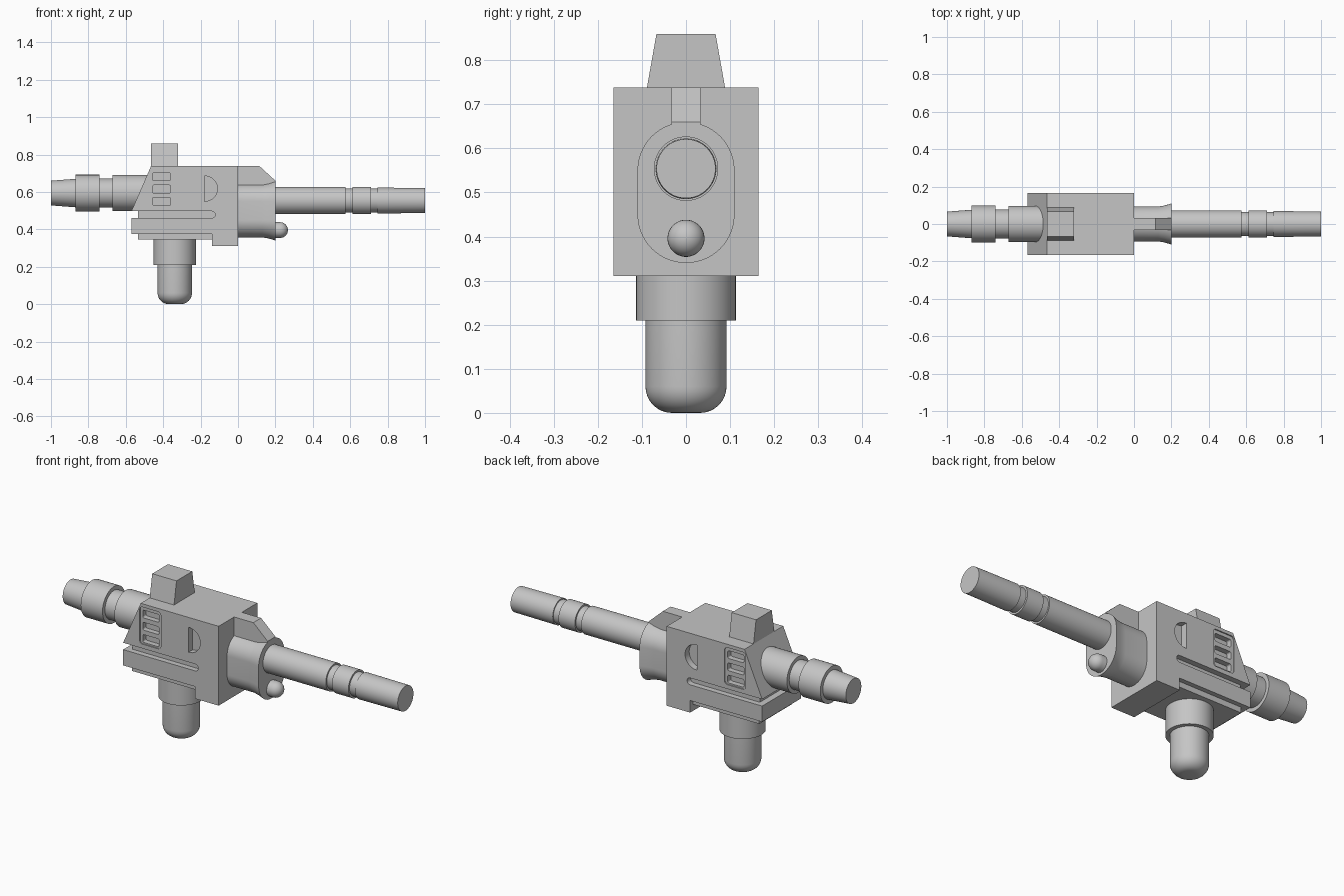
import bpy
import bmesh
from math import sin, cos, pi, radians
from mathutils import Vector

default = bpy.data.objects.get("Cube")
if default:
    bpy.data.objects.remove(default, do_unlink=True)

grey = bpy.data.materials.new("plain grey")
grey.use_nodes = True
grey.diffuse_color = (0.56, 0.56, 0.56, 1)
grey.node_tree.nodes["Principled BSDF"].inputs["Base Color"].default_value = grey.diffuse_color


def smooth(ob):
    bpy.ops.object.select_all(action='DESELECT')
    ob.select_set(True)
    bpy.context.view_layer.objects.active = ob
    bpy.ops.object.shade_smooth_by_angle(angle=radians(32))


def loft(name, rings):
    """Skin a list of equal-length point rings and cap both ends."""
    bm = bmesh.new()
    loops = [[bm.verts.new(p) for p in ring] for ring in rings]
    n = len(loops[0])
    for a, b in zip(loops, loops[1:]):
        for i in range(n):
            j = (i + 1) % n
            bm.faces.new((a[i], a[j], b[j], b[i]))
    bm.faces.new(loops[0][::-1])
    bm.faces.new(loops[-1])
    bmesh.ops.recalc_face_normals(bm, faces=bm.faces)
    mesh = bpy.data.meshes.new(name)
    bm.to_mesh(mesh)
    bm.free()
    mesh.materials.append(grey)
    ob = bpy.data.objects.new(name, mesh)
    bpy.context.collection.objects.link(ob)
    smooth(ob)
    return ob


def prism(name, outline, y0, y1):
    """Extrude an x-z outline along y."""
    return loft(name, [[(x, y, z) for x, z in outline] for y in (y0, y1)])


def lathe(name, profile, centre, along_x=True, sides=64):
    """Turn (position, radius) pairs about a line parallel to x or z."""
    rings = []
    for t, r in profile:
        ring = []
        for i in range(sides):
            u, v = r * cos(2 * pi * i / sides), r * sin(2 * pi * i / sides)
            ring.append(Vector(centre) + Vector((t, u, v) if along_x else (u, v, t)))
        rings.append(ring)
    return loft(name, rings)


def rounded(x0, x1, z0, z1, r, steps=6):
    """Rounded rectangle outline."""
    corners = [(x1 - r, z1 - r), (x0 + r, z1 - r), (x0 + r, z0 + r), (x1 - r, z0 + r)]
    return [(cx + r * cos(pi / 2 * (k + i / steps)), cz + r * sin(pi / 2 * (k + i / steps)))
            for k, (cx, cz) in enumerate(corners) for i in range(steps + 1)]


def quarter(r, steps=8):
    """Offsets for a rounded end, from the pole outward."""
    return [(r * (1 - cos(pi / 2 * i / steps)), r * sin(pi / 2 * i / steps))
            for i in range(steps + 1)]


# Receiver block with sloped back and rear ledge
half = 0.165
receiver = prism("receiver", [
    (-0.465, 0.738), (0, 0.738), (0, 0.31), (-0.14, 0.31), (-0.14, 0.345),
    (-0.535, 0.345), (-0.535, 0.375), (-0.57, 0.375), (-0.57, 0.46),
    (-0.535, 0.46), (-0.535, 0.497), (-0.57, 0.497)], -half, half)

# Side recesses: groove, lower strip, vent panel, vent slots and half-round pocket
pocket = [(-0.18, 0.55), (-0.18, 0.685)] + [
    (-0.178 + 0.068 * cos(pi / 2 - pi * i / 20), 0.6175 + 0.0675 * sin(pi / 2 - pi * i / 20))
    for i in range(21)]
recesses = [
    (rounded(-0.65, -0.122, 0.46, 0.497, 0.0184), 0.03),
    ([(-0.65, 0.33), (-0.14, 0.33), (-0.14, 0.375), (-0.65, 0.375)], 0.025),
    (rounded(-0.472, -0.345, 0.52, 0.72, 0.018), 0.006),
    (pocket, 0.035),
]
recesses += [(rounded(-0.457, -0.36, z, z + 0.042, 0.008), 0.035)
             for z in (0.528, 0.594, 0.66)]
for side in (-1, 1):
    for outline, depth in recesses:
        cutter = prism("cutter", outline, side * (half - depth), side * (half + 0.05))
        cutter.hide_render = True
        mod = receiver.modifiers.new("recess", 'BOOLEAN')
        mod.operation = 'DIFFERENCE'
        mod.solver = 'EXACT'
        mod.object = cutter
        bpy.context.view_layer.objects.active = receiver
        bpy.ops.object.modifier_apply(modifier=mod.name)
        bpy.data.objects.remove(cutter, do_unlink=True)
smooth(receiver)

# Tapered sight block on top
loft("top_sight", [[(x, y * w, z) for x, y in ((-0.465, -1), (-0.32, -1), (-0.32, 1), (-0.465, 1))]
                   for w, z in ((0.09, 0.73), (0.067, 0.86))])

# Front shroud: upright oval that flares toward the barrel
shroud = []
for x, r in ((-0.02, 0.093), (0.13, 0.093), (0.165, 0.099), (0.2, 0.11)):
    shroud.append([(x, y, z) for y, z in rounded(-r, r, 0.45 - r, 0.55 + r, r, 14)])
loft("front_shroud", shroud)
prism("shroud_rib", [(-0.01, 0.6), (-0.01, 0.738), (0.115, 0.738), (0.2, 0.66), (0.2, 0.6)],
      -0.033, 0.033)

# Barrel with two ring grooves
lathe("barrel", [(0.15, 0.073), (0.575, 0.073), (0.575, 0.064), (0.612, 0.064),
                 (0.612, 0.073), (0.71, 0.073), (0.71, 0.063), (0.747, 0.063),
                 (0.747, 0.069), (1, 0.067)], (0, 0, 0.554))

# Round-nosed stud below the barrel
lathe("lower_stud", [(0.15, 0.042)] + [(0.267 - t, max(r, 0.001))
                                       for t, r in reversed(quarter(0.042))], (0, 0, 0.396))

# Stepped rear tube
lathe("rear_tube", [(-1, 0.066), (-0.87, 0.076), (-0.87, 0.098), (-0.74, 0.098),
                    (-0.74, 0.077), (-0.67, 0.077), (-0.67, 0.097), (-0.45, 0.097)],
      (0, 0, 0.594))

# Grip collar and rounded grip
lathe("grip_collar", [(0.21, 0.113), (0.36, 0.113)], (-0.338, 0, 0), along_x=False)
lathe("grip", [(t, 0.032 + r) for t, r in quarter(0.06)] + [(0.23, 0.092)],
      (-0.338, 0, 0), along_x=False)
